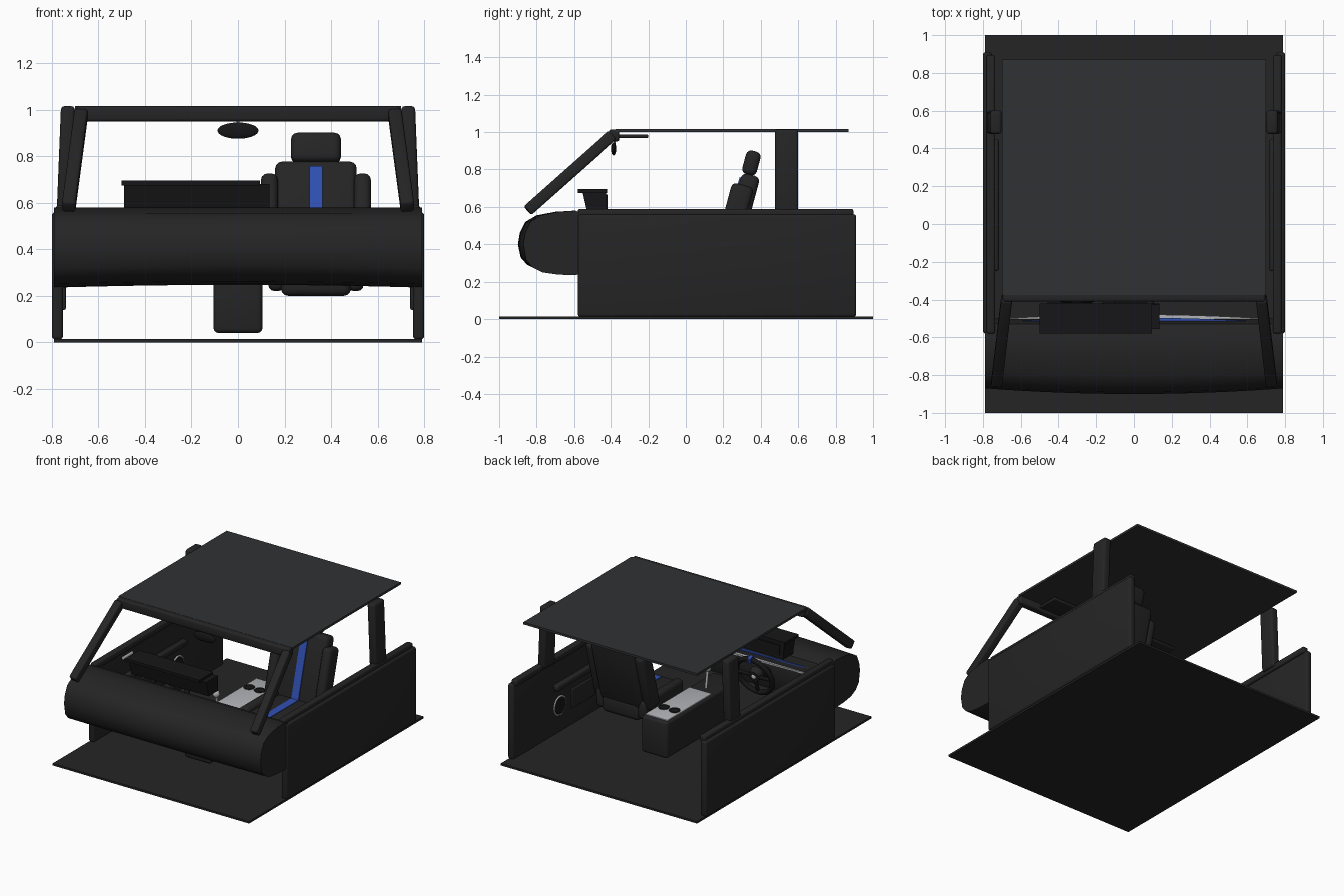
import bpy, bmesh, math
from mathutils import Vector, Matrix

if "Cube" in bpy.data.objects:
    bpy.data.objects.remove(bpy.data.objects["Cube"])

def mat(name, c):
    m = bpy.data.materials.new(name)
    m.diffuse_color = (*c, 1)
    m.use_nodes = True
    m.node_tree.nodes["Principled BSDF"].inputs["Base Color"].default_value = m.diffuse_color
    return m

DARK = mat("dark_trim", (0.018, 0.018, 0.019))
BLACK = mat("black", (0.008, 0.008, 0.009))
ROOF = mat("headliner", (0.03, 0.031, 0.033))
SILVER = mat("silver", (0.45, 0.46, 0.48))
BLUE = mat("blue", (0.03, 0.08, 0.45))

def finish(name, bm, m, smooth=True):
    bmesh.ops.recalc_face_normals(bm, faces=bm.faces)
    me = bpy.data.meshes.new(name)
    bm.to_mesh(me)
    bm.free()
    o = bpy.data.objects.new(name, me)
    bpy.context.collection.objects.link(o)
    me.materials.append(m)
    if smooth:
        bpy.ops.object.select_all(action='DESELECT')
        o.select_set(True)
        bpy.context.view_layer.objects.active = o
        bpy.ops.object.shade_smooth_by_angle(angle=math.radians(35))
    return o

def box(name, x, y, z, m=DARK, bevel=0.0, tilt=0.0, shear=0.0):
    """Box from ranges; tilt turns about x, shear slides x along z."""
    bm = bmesh.new()
    bmesh.ops.create_cube(bm, size=1)
    bmesh.ops.scale(bm, vec=(x[1]-x[0], y[1]-y[0], z[1]-z[0]), verts=bm.verts)
    if bevel:
        bmesh.ops.bevel(bm, geom=bm.edges[:], offset=bevel, segments=3, profile=0.5, affect='EDGES')
    for v in bm.verts:
        v.co.x += shear * v.co.z
    bmesh.ops.rotate(bm, matrix=Matrix.Rotation(tilt, 3, 'X'), verts=bm.verts)
    bmesh.ops.translate(bm, vec=((x[0]+x[1])/2, (y[0]+y[1])/2, (z[0]+z[1])/2), verts=bm.verts)
    return finish(name, bm, m, bevel > 0)

def rod(name, a, b, r, m=DARK, r2=None, seg=20):
    a, b = Vector(a), Vector(b)
    bm = bmesh.new()
    bmesh.ops.create_cone(bm, cap_ends=True, segments=seg, radius1=r, radius2=r if r2 is None else r2, depth=(b-a).length)
    q = (b-a).to_track_quat('Z', 'Y').to_matrix().to_4x4()
    bm.transform(Matrix.Translation((a+b)/2) @ q)
    return finish(name, bm, m)

def ball(name, c, s, m=DARK):
    bm = bmesh.new()
    bmesh.ops.create_uvsphere(bm, u_segments=28, v_segments=16, radius=1)
    bm.transform(Matrix.Translation(c) @ Matrix.Diagonal((*s, 1)))
    return finish(name, bm, m)

def ring(name, c, R, r, rot, m):
    bpy.ops.mesh.primitive_torus_add(major_radius=R, minor_radius=r, major_segments=40,
                                     minor_segments=10, location=c, rotation=rot)
    o = bpy.context.object
    o.name = name
    o.data.materials.append(m)
    bpy.ops.object.shade_smooth_by_angle(angle=math.radians(60))
    return o

def loft(name, sections, m):
    """Skin between matching closed loops and cap the ends."""
    bm = bmesh.new()
    loops = [[bm.verts.new(p) for p in s] for s in sections]
    n = len(loops[0])
    for A, B in zip(loops, loops[1:]):
        for i in range(n):
            bm.faces.new((A[i], A[(i+1) % n], B[(i+1) % n], B[i]))
    bm.faces.new(loops[0])
    bm.faces.new(loops[-1])
    return finish(name, bm, m)

# floor and roof
box("floor", (-.79, .79), (-1, 1), (0, .015))
box("roof", (-.70, .70), (-.375, .87), (1.0, 1.016), ROOF)
box("roof_header", (-.695, .695), (-.41, -.355), (.95, 1.015), DARK, .012)

# dashboard: rounded profile swept across with a slight bow
prof = [(-.50, .47), (-.53, .55), (-.60, .58), (-.70, .574), (-.80, .555), (-.86, .52), (-.89, .46),
        (-.90, .40), (-.885, .33), (-.85, .29), (-.79, .262), (-.70, .25), (-.60, .247), (-.53, .27), (-.505, .34)]
xs = [-.79 + 1.58 * i / 16 for i in range(17)]
bow = lambda x: .03 * (x / .79) ** 2
loft("dashboard", [[(x, y + bow(x) * (-.5 - y) / .4, z - .012 * (x/.79)**2 * (z < .4)) for y, z in prof] for x in xs], DARK)

# trim strips along the cabin side of the dashboard
def strip(name, y, z, h, m):
    pts = [-.66 + 1.32 * i / 12 for i in range(13)]
    loft(name, [[(x, y + dy + .02*(1-(x/.66)**2) - .01, z + dz) for dy, dz in
                 ((-.025, -h), (.006, -h), (.006, h), (-.025, h))] for x in pts], m)
strip("silver_dash_strip", -.495, .47, .006, SILVER)
strip("blue_dash_strip", -.512, .505, .004, BLUE)

# instrument hood and screens
box("instrument_hood", (-.50, .095), (-.58, -.42), (.675, .695), BLACK)
loft("instrument_housing", [[(x, -.53, .57), (x, -.42, .57), (x, -.425, .68), (x, -.555, .68)] for x in (-.49, .135)], BLACK)
for x in (-.34, -.05):
    box("screen", (x-.12, x+.12), (-.425, -.416), (.59, .665), BLACK)

# air vents and glovebox
for x in (-.62, .12, .62):
    box("air_vent", (x-.06, x+.06), (-.53, -.497), (.40, .45), BLACK, .006)
box("glovebox", (.22, .60), (-.53, -.497), (.31, .40), DARK, .01)

# steering wheel
W = Vector((-.30, -.36, .425))
T = math.radians(-18)
ax = Matrix.Rotation(T, 3, 'X')
ring("steering_wheel_rim", W, .14, .018, (math.pi/2 + T, 0, 0), BLACK)
rod("steering_hub", W + ax @ Vector((0, -.035, 0)), W + ax @ Vector((0, .012, 0)), .05, DARK, .042, 24)
ball("hub_badge", W + ax @ Vector((0, .012, 0)), (.018, .012, .018), SILVER)
for a in (0, 180, 270):
    d = Vector((math.cos(math.radians(a)), 0, math.sin(math.radians(a))))
    rod("wheel_spoke", W + ax @ (d*.03), W + ax @ (d*.14), .013, DARK, seg=10)
o = box("wheel_top_mark", (-.012, .012), (-.021, .021), (.118, .161), BLUE)
o.matrix_world = Matrix.Translation(W) @ ax.to_4x4()
rod("steering_column", W, (-.30, -.55, .39), .035, BLACK)

# centre console, cup holders and gear stick
box("console", (-.105, .105), (-.47, .365), (.04, .305), DARK, .02)
box("console_panel", (-.09, .09), (-.17, .34), (.30, .312), SILVER, .004)
for x in (-.043, .043):
    rod("cup_holder", (x, .19, .305), (x, .19, .315), .034, BLACK)
    ring("cup_ring", (x, .19, .315), .034, .004, (0, 0, 0), DARK)
rod("gear_stick", (0, -.23, .30), (0, -.25, .43), .009, SILVER)
ball("gear_knob", (0, -.25, .445), (.024, .024, .027), SILVER)

# passenger seat
C = .335
R = math.radians(-15)
box("seat_cushion", (C-.15, C+.15), (-.19, .28), (.20, .33), DARK, .03)
box("seat_back", (C-.175, C+.175), (.235, .335), (.285, .78), DARK, .03, R)
box("headrest", (C-.107, C+.107), (.31, .39), (.77, .90), DARK, .028, R)
box("seat_stripe", (C-.028, C+.028), (.228, .24), (.31, .765), BLUE, 0, R)
box("cushion_stripe", (C-.028, C+.028), (-.16, .2), (.325, .334), BLUE)
for s in (-1, 1):
    x = C + s*.2
    box("back_bolster", (x-.036, x+.036), (.19, .31), (.29, .725), DARK, .028, R)
    x = C + s*.17
    box("cushion_bolster", (x-.035, x+.035), (-.17, .28), (.22, .36), DARK, .028)
    rod("headrest_post", (C+s*.05, .315, .74), (C+s*.05, .345, .83), .007, SILVER, seg=10)

# rear-view mirror
ball("mirror", (0, -.385, .91), (.088, .014, .035), BLACK)
rod("mirror_stem", (0, -.385, .92), (0, -.375, .97), .006, SILVER, seg=10)

# parts repeated on both sides
for s in (-1, 1):
    def side(a, b):
        return tuple(sorted((s*a, s*b)))
    box("door", side(.752, .80), (-.58, .91), (.012, .56), DARK, .015)
    box("door_sill", side(.735, .782), (-.58, .895), (.545, .59), DARK, .012)
    box("door_armrest", side(.715, .76), (-.25, .45), (.34, .385), DARK, .014)
    box("door_handle", side(.738, .755), (-.26, -.14), (.495, .515), SILVER, .006)
    box("door_pocket", side(.74, .757), (-.45, .25), (.14, .28), DARK, .006)
    ring("speaker_ring", (s*.75, .38, .21), .066, .006, (0, math.pi/2, 0), SILVER)
    rod("speaker", (s*.745, .38, .21), (s*.76, .38, .21), .062, BLACK, seg=32)
    box("rear_pillar", side(.71, .77), (.477, .60), (.565, 1.015), DARK, .015, 0, -s*.04)
    # sloping windscreen pillar
    a, b = Vector((s*.728, -.848, .580)), Vector((s*.674, -.392, .985))
    bm = bmesh.new()
    bmesh.ops.create_cube(bm, size=1)
    bmesh.ops.scale(bm, vec=(.058, .062, (b-a).length), verts=bm.verts)
    bmesh.ops.bevel(bm, geom=bm.edges[:], offset=.012, segments=3, profile=.5, affect='EDGES')
    z = (b-a).normalized()
    x = Vector((1, 0, 0))
    x = (x - z * x.dot(z)).normalized()
    rot = Matrix((x, z.cross(x), z)).transposed().to_4x4()
    bm.transform(Matrix.Translation((a+b)/2) @ rot)
    finish("windscreen_pillar", bm, DARK)
    x0 = s*.33
    box("sun_visor", (x0-.2, x0+.2), (-.37, -.20), (.968, .988), DARK, .008)
